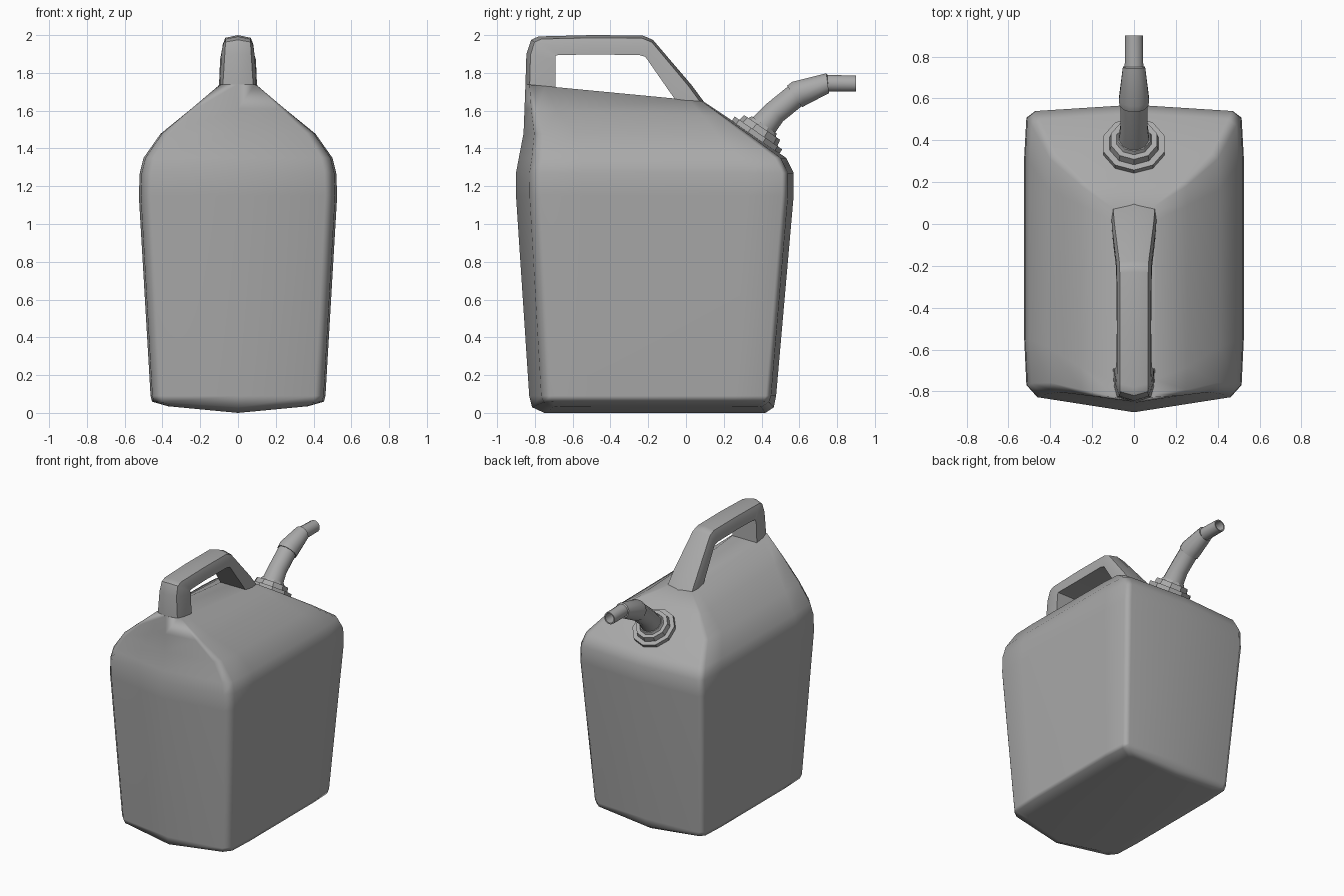
import bpy, bmesh, math
from mathutils import Vector

if "Cube" in bpy.data.objects:
    bpy.data.objects.remove(bpy.data.objects["Cube"])

grey = bpy.data.materials.new("grey plastic")
grey.diffuse_color = (0.4, 0.4, 0.4, 1)
grey.use_nodes = True
grey.node_tree.nodes["Principled BSDF"].inputs["Base Color"].default_value = grey.diffuse_color


def loft(name, rings, angle, caps=(True, True), split_bottom=False, weighted=False):
    """Skin a list of closed rings of equal length into one object."""
    bm = bmesh.new()
    rows = [[bm.verts.new(p) for p in r] for r in rings]
    n = len(rows[0])
    for a, b in zip(rows, rows[1:]):
        for i in range(n):
            j = (i + 1) % n
            bm.faces.new((a[i], a[j], b[j], b[i]))
    if split_bottom:                      # keel along x = 0
        h = n // 2
        bm.faces.new(rows[0][:h + 1])
        bm.faces.new(rows[0][h:] + rows[0][:1])
    elif caps[0]:
        bm.faces.new(rows[0])
    if caps[1]:
        bm.faces.new(rows[-1])
    bmesh.ops.recalc_face_normals(bm, faces=bm.faces)
    me = bpy.data.meshes.new(name)
    bm.to_mesh(me)
    bm.free()
    me.materials.append(grey)
    ob = bpy.data.objects.new(name, me)
    bpy.context.collection.objects.link(ob)
    bpy.ops.object.select_all(action='DESELECT')
    ob.select_set(True)
    bpy.context.view_layer.objects.active = ob
    bpy.ops.object.shade_smooth_by_angle(angle=math.radians(angle))
    if weighted:
        m = ob.modifiers.new("weighted", 'WEIGHTED_NORMAL')
        m.keep_sharp = True
    return ob


def mirror(half):
    """Half ring whose first and last points lie on x = 0."""
    return half + [(-x, y, z) for x, y, z in half[-2:0:-1]]


# Can body: (z at front, z at back, half width, front y, back y)
def can_ring(zf, zb, w, f, b):
    s = max(w / 0.525, 0.3)
    pts = [(0, f), (0.88 * w, f + 0.072 * s), (0.98 * w, f + 0.13 * s),
           (w, f + 0.35 * s), (w, b - 0.25 * s), (0.98 * w, b - 0.062 * s),
           (0.9 * w, b - 0.03 * s), (0, b)]
    return mirror([(x, y, zf + (zb - zf) * (y - f) / (b - f)) for x, y in pts])


keel = [(x, y, 0.095 * abs(x)) for x, y, z in can_ring(0, 0, 0.37, -0.75, 0.42)]
lower = [(x, y, 0.03 + 0.065 * abs(x)) for x, y, z in can_ring(0, 0, 0.455, -0.815, 0.465)]
body_rows = [
    (0.09, 0.09, 0.463, -0.83, 0.477),
    (1.15, 1.15, 0.525, -0.90, 0.57),
    (1.27, 1.27, 0.52, -0.90, 0.57),
    (1.35, 1.35, 0.50, -0.885, 0.53),
    (1.48, 1.47, 0.41, -0.86, 0.36),
    (1.61, 1.57, 0.255, -0.855, 0.21),
    (1.74, 1.65, 0.10, -0.85, 0.09),
]
loft("can_body", [keel, lower] + [can_ring(*r) for r in body_rows], 60,
     split_bottom=True, weighted=True)

# Carrying handle: (outer y, z, inner y, z, outer half width, inner half width)
handle_rows = [
    (-0.853, 1.62, -0.69, 1.62, 0.085, 0.10),
    (-0.85, 1.74, -0.69, 1.74, 0.08, 0.10),
    (-0.845, 1.90, -0.69, 1.87, 0.07, 0.095),
    (-0.82, 1.975, -0.69, 1.892, 0.066, 0.088),
    (-0.78, 1.993, -0.67, 1.895, 0.066, 0.085),
    (-0.50, 2.00, -0.50, 1.897, 0.068, 0.082),
    (-0.23, 1.998, -0.25, 1.895, 0.068, 0.085),
    (-0.175, 1.975, -0.215, 1.885, 0.07, 0.085),
    (0.03, 1.735, -0.09, 1.705, 0.095, 0.10),
    (0.10, 1.64, -0.03, 1.62, 0.10, 0.105),
]


def handle_ring(oy, oz, iy, iz, wo, wi):
    def at(t, x):
        return (x, oy + (iy - oy) * t, oz + (iz - oz) * t)
    return mirror([at(0, 0), at(0.14, wo), at(0.5, (wo + wi) / 2 + 0.006),
                   at(1, wi), at(1, 0)])


loft("handle", [handle_ring(*r) for r in handle_rows], 40, weighted=True)


# Round parts running in the y-z plane: (y, z, radius, axis angle above +y)
def circle(y, z, r, deg, sides):
    a = math.radians(deg)
    up = Vector((0, -math.sin(a), math.cos(a)))
    out = []
    for i in range(sides):
        t = 2 * math.pi * (i + 0.5) / sides
        out.append(Vector((0, y, z)) + Vector((r * math.cos(t), 0, 0)) + up * r * math.sin(t))
    return out


# Stepped spout collar, square to the sloping shoulder
slope = 55.4
dy, dz = math.cos(math.radians(slope)), math.sin(math.radians(slope))
steps = [(-0.02, 0.153), (0.033, 0.153), (0.033, 0.122), (0.068, 0.115),
         (0.068, 0.088), (0.085, 0.08)]
loft("spout_collar", [circle(0.365 + dy * d, 1.455 + dz * d, r, slope, 10)
                      for d, r in steps], 30)

# Bent pouring spout with an open tip
spout_rows = [
    (0.385, 1.49, 0.078, 50), (0.47, 1.59, 0.066, 43), (0.575, 1.675, 0.066, 35),
    (0.575, 1.675, 0.072, 35), (0.60, 1.692, 0.074, 31), (0.75, 1.745, 0.055, 8),
    (0.75, 1.745, 0.046, 0), (0.90, 1.743, 0.044, 0), (0.90, 1.743, 0.035, 0),
    (0.78, 1.744, 0.035, 0),
]
loft("spout", [circle(*r, 12) for r in spout_rows], 35)
